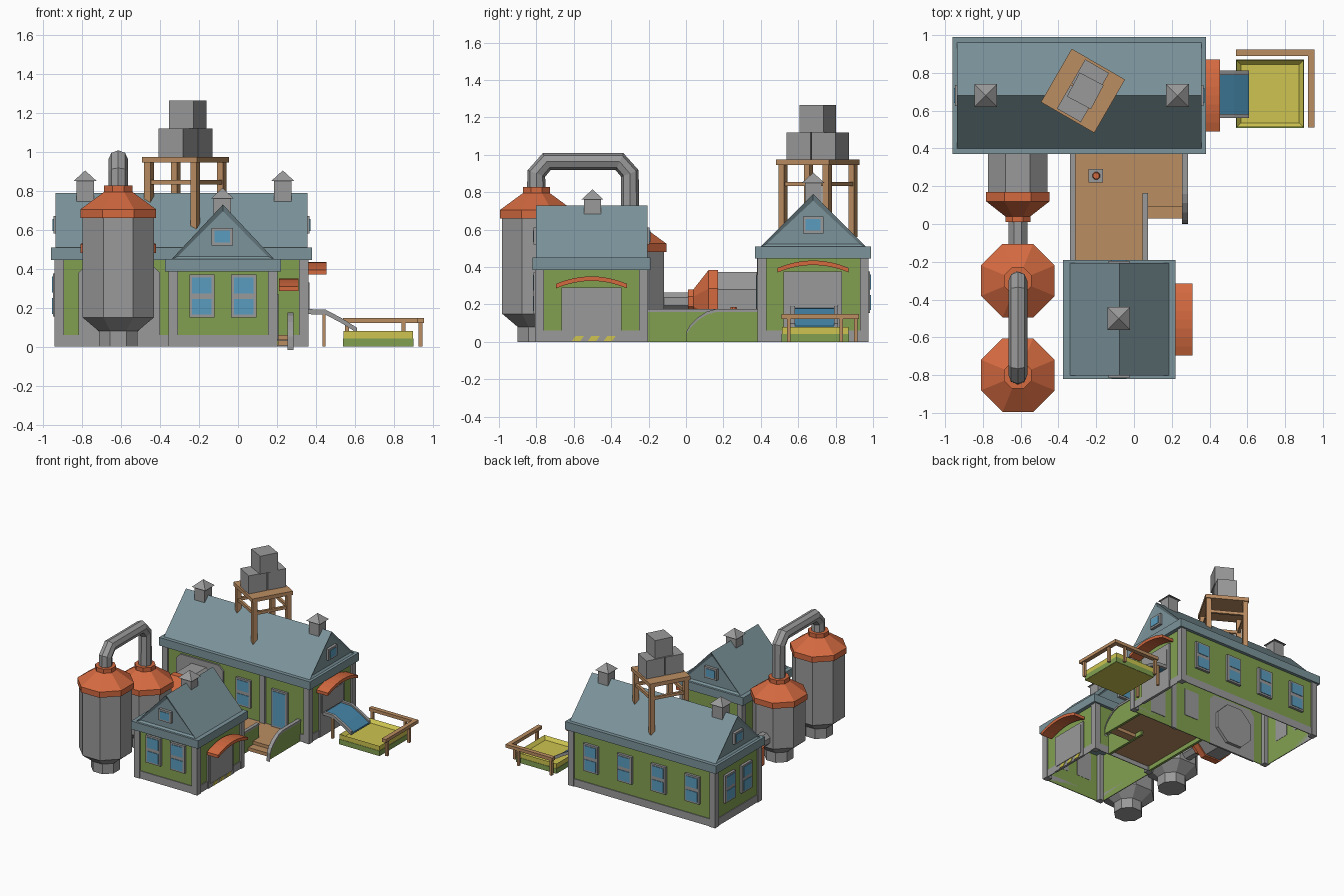
import bpy, bmesh, math
from mathutils import Matrix, Vector

cube = bpy.data.objects.get("Cube")
if cube:
    bpy.data.objects.remove(cube, do_unlink=True)


def material(name, r, g, b):
    m = bpy.data.materials.new(name)
    m.use_nodes = True
    lin = [((c / 255 + 0.055) / 1.055) ** 2.4 for c in (r, g, b)] + [1]
    m.diffuse_color = lin
    m.node_tree.nodes["Principled BSDF"].inputs["Base Color"].default_value = lin
    return m


GREEN = material("wall green", 130, 160, 80)
GRAY = material("stone gray", 154, 154, 154)
SLATE = material("roof slate", 124, 148, 155)
ORANGE = material("copper orange", 212, 106, 64)
WOOD = material("wood brown", 187, 141, 98)
YELLOW = material("yellow", 205, 196, 80)
GLASS = material("glass blue", 90, 156, 190)
SLIDE = material("slide blue", 70, 135, 170)


def finish(name, mat, bm, matrix=None):
    bmesh.ops.remove_doubles(bm, verts=bm.verts, dist=1e-5)
    bmesh.ops.recalc_face_normals(bm, faces=bm.faces)
    me = bpy.data.meshes.new(name)
    bm.to_mesh(me)
    bm.free()
    me.materials.append(mat)
    ob = bpy.data.objects.new(name, me)
    bpy.context.collection.objects.link(ob)
    if matrix:
        ob.matrix_world = matrix
    return ob


def extrude(name, mat, pts, axis, a, b, inset=0, matrix=None):
    """Extrude a 2D outline along an axis; optionally recess both ends."""
    bm = bmesh.new()

    def put(p, h):
        co = list(p)
        co.insert(axis, h)
        return bm.verts.new(co)
    lo, hi = [put(p, a) for p in pts], [put(p, b) for p in pts]
    ends = [bm.faces.new(lo), bm.faces.new(hi)]
    for i in range(len(pts)):
        j = (i + 1) % len(pts)
        bm.faces.new((lo[i], lo[j], hi[j], hi[i]))
    bmesh.ops.recalc_face_normals(bm, faces=bm.faces)
    if inset:
        bmesh.ops.inset_individual(bm, faces=ends, thickness=inset, depth=-0.012)
    return finish(name, mat, bm, matrix)


def box(name, mat, x, y, z, matrix=None):
    pts = [(x[0], y[0]), (x[1], y[0]), (x[1], y[1]), (x[0], y[1])]
    return extrude(name, mat, pts, 2, z[0], z[1], 0, matrix)


def strip(name, mat, path, t, axis, a, b):
    """Band of thickness t hanging below a path."""
    return extrude(name, mat, path + [(u, v - t) for u, v in reversed(path)], axis, a, b)


def loft(name, mat, rings, matrix, sides=8):
    """Stack of regular polygons given as (height, half width)."""
    bm, prev = bmesh.new(), None
    step = math.tau / sides
    for h, r in rings:
        k = max(r, 1e-7) / math.cos(step / 2)
        ring = [bm.verts.new((k * math.cos((i + .5) * step), k * math.sin((i + .5) * step), h))
                for i in range(sides)]
        if prev:
            for i in range(sides):
                j = (i + 1) % sides
                bm.faces.new((prev[i], prev[j], ring[j], ring[i]))
        else:
            bm.faces.new(ring)
        prev = ring
    bm.faces.new(prev)
    return finish(name, mat, bm, matrix)


def frame_ring(name, mat, x, y, z, t):
    """Four thin plates around a rectangle."""
    for k in (0, 1):
        s = 1 if k else -1
        box(name, mat, sorted((x[k], x[k] + s * t)), (y[0] - t, y[1] + t), z)
        box(name, mat, x, sorted((y[k], y[k] + s * t)), z)


def place(x, y, z, degrees=0):
    return Matrix.Translation((x, y, z)) @ Matrix.Rotation(math.radians(degrees), 4, 'Z')


def window(x, y, z, deg, w=0.13, h=0.22, panes=2):
    m = place(x, y, z, deg)
    box("window_frame", GRAY, (-w / 2, w / 2), (-0.018, 0.004), (-h / 2, h / 2), m)
    ph = h / panes
    for i in range(panes):
        zc = -h / 2 + ph * (i + .5)
        box("window_pane", GLASS, (-w / 2 + .015, w / 2 - .015), (-0.022, -0.016),
            (zc - ph / 2 + .014, zc + ph / 2 - .014), m)


def vent(x, y, z):
    box("vent_box", GRAY, (x - .045, x + .045), (y - .045, y + .045), (z - .05, z + .06))
    loft("vent_cap", GRAY, [(.06, .06), (.115, 0)], place(x, y, z), 4)


def house(name, x, y, eave, band_top, ridge, axis):
    # open-bottomed walls
    bm = bmesh.new()
    bmesh.ops.create_cube(bm, size=1)
    bmesh.ops.delete(bm, geom=[f for f in bm.faces if f.normal.z < -.5], context='FACES_ONLY')
    for v in bm.verts:
        v.co = (x[v.co.x > 0], y[v.co.y > 0], eave if v.co.z > 0 else 0)
    finish(name + "_walls", GREEN, bm)
    frame_ring(name + "_base", GRAY, x, y, (0, .06), .006)
    for i in (0, 1):
        for j in (0, 1):
            px = (x[0] - .012, x[0] + .036) if i == 0 else (x[1] - .036, x[1] + .012)
            py = (y[0] - .012, y[0] + .036) if j == 0 else (y[1] - .036, y[1] + .012)
            box(name + "_corner_post", GRAY, px, py, (0, eave))
    # eave band and gable roof
    box(name + "_eave", SLATE, (x[0] - .03, x[1] + .03), (y[0] - .025, y[1] + .025), (eave - .005, band_top))
    span, run = (x, y) if axis == 1 else (y, x)
    mid = sum(span) / 2
    tri = [(span[0] + .005, band_top), (span[1] - .005, band_top), (mid, ridge)]
    extrude(name + "_roof", SLATE, tri, axis, run[0] - .008, run[1] + .008, .035)


house("main_house", (-.93, .35), (.395, .965), .45, .51, .79, 0)
house("small_house", (-.345, .19), (-.795, -.215), .39, .45, .73, 1)

# Windows
for wx in (.16, -.14, -.44, -.74):
    window(wx, .967, .265, 180)
for wy in (.58, .79):
    window(-.932, wy, .265, -90)
for wx in (-.185, .03):
    window(wx, -.797, .26, 0)
window(-.22, .395, .26, 0)
window(.10, .395, .21, 0, .14, .3, 1)
for wx, deg in ((.35, 90), (-.93, -90)):
    window(wx, .68, .625, deg, .11, .09, 1)
for wy, deg in ((-.797, 0), (-.213, 180)):
    window(-.08, wy, .565, deg, .11, .09, 1)
box("front_mid_post", GRAY, (-.075, -.03), (.38, .4), (0, .45))

# Roof vents
vent(-.785, .68, .79)
vent(.23, .68, .79)
vent(-.08, -.5, .70)


def awning(x, yc, z):
    path = []
    for i in range(9):
        u = i / 4 - 1
        path.append((yc + .19 * u, z + .04 * (1 - u * u)))
    strip("awning", ORANGE, path, .024, 0, x, x + .1)


awning(.21, -.505, .31)
awning(.355, .68, .395)

# Garage door with hazard stripes
box("garage_frame", GRAY, (.185, .202), (-.665, -.345), (0, .29))
box("garage_door", GRAY, (.2, .208), (-.645, -.365), (.035, .27))
for i in range(3):
    s = -.61 + i * .085
    extrude("hazard_stripe", YELLOW, [(s, .005), (s + .045, .005), (s + .065, .032), (s + .02, .032)], 0, .2, .207)

# Side doorway and slide
box("side_door_frame", GRAY, (.34, .362), (.52, .835), (0, .375))
box("side_door", GRAY, (.36, .368), (.545, .81), (.19, .33))
chute = [(.36, .185), (.45, .182), (.53, .14), (.61, .09)]
strip("slide_bed", SLIDE, [(u, v - .005) for u, v in chute], .012, 1, .58, .79)
for ry in (.56, .79):
    strip("slide_rail", GRAY, [(u, v + .008) for u, v in chute], .026, 1, ry, ry + .022)
    box("slide_post", WOOD, (.433, .45), (ry, ry + .02), (0, .17))

# Sand pit and fence
bm = bmesh.new()
bmesh.ops.create_cube(bm, size=1, matrix=Matrix.Translation((.72, .69, .04)) @ Matrix.Diagonal((.355, .355, .08, 1)))
top = [f for f in bm.faces if f.normal.z > .5]
bmesh.ops.inset_individual(bm, faces=top, thickness=.033, depth=-.025)
finish("pit", YELLOW, bm)
frame_ring("pit_skirt", GREEN, (.5425, .8975), (.5125, .8675), (.001, .042), .003)
box("fence_rail_back", WOOD, (.54, .955), (.89, .925), (.122, .148))
box("fence_rail_side", WOOD, (.92, .955), (.51, .89), (.122, .148))
for fx, fy in ((.56, .907), (.85, .907), (.937, .83), (.937, .55)):
    box("fence_post", WOOD, (fx - .01, fx + .01), (fy - .01, fy + .01), (0, .124))

# Silos
SX = -.615
for sy, dz in ((-.8, 0), (-.3, -.18)):
    m = place(SX, sy, 0)
    loft("silo_body", GRAY, [(0, .1), (.08, .1), (.15, .183), (.67 + dz, .183)], m)
    loft("silo_cap", ORANGE, [(.66 + dz, .195), (.705 + dz, .195), (.795 + dz, .072), (.828 + dz, .072)], m)

# Pipe joining the silos
cu = bpy.data.curves.new("silo_pipe", 'CURVE')
cu.dimensions = '3D'
cu.bevel_depth = .05
cu.bevel_resolution = 2
path = [(-.8, .82), (-.8, .9), (-.745, .963), (-.355, .963), (-.3, .9), (-.3, .63)]
sp = cu.splines.new('POLY')
sp.points.add(len(path) - 1)
for p, (py, pz) in zip(sp.points, path):
    p.co = (SX, py, pz, 1)
sp.use_smooth = False
pipe = bpy.data.objects.new("silo_pipe", cu)
bpy.context.collection.objects.link(pipe)
cu.materials.append(GRAY)

# Lying tank, its heights run towards the front
m = Matrix.Translation((SX, .42, .215)) @ Matrix.Rotation(math.pi / 2, 4, 'X')
loft("tank_body", GRAY, [(0, .158), (.26, .158)], m)
loft("tank_cap", ORANGE, [(.25, .168), (.3, .168), (.38, .066), (.41, .066)], m)
loft("tank_pipe", GRAY, [(.4, .05), (.58, .05)], m)
extrude("tank_backing", GRAY, [(-.82, 0), (-.4, 0), (-.4, .38), (-.44, .42), (-.78, .42), (-.82, .38)], 1, .382, .396)

# Courtyard deck, step, low walls and valve
box("deck", WOOD, (-.32, .06), (-.21, .39), (.035, .06))
box("deck_wing", WOOD, (.06, .26), (.09, .39), (.035, .06))
box("deck_step", WOOD, (.07, .26), (.03, .1), (.005, .032))
for wx, y1 in ((-.335, .39), (.05, .165)):
    box("low_wall", GREEN, (wx, wx + .02), (-.21, y1), (0, .162))
    box("low_wall_cap", GRAY, (wx - .004, wx + .024), (-.21, y1), (.16, .175))
curve = [(.002, .05), (.02, .085), (.06, .125), (.11, .158), (.16, .172), (.39, .172)]
extrude("stair_wall", GREEN, [(.002, 0)] + curve + [(.39, 0)], 0, .26, .28)
strip("stair_wall_cap", GRAY, [(0, 0)] + [(u, v + .003) for u, v in curve], .016, 0, .255, .285)
box("valve_box", GRAY, (-.24, -.165), (.22, .29), (.06, .16))
loft("valve_knob", ORANGE, [(.155, .02), (.185, .016)], place(-.2, .255, 0))

# Rooftop tower with crates
T = place(-.27, .705, 0, -30)
box("tower_top", WOOD, (-.163, .163), (-.163, .163), (.945, .975), T)
for i in (-1, 1):
    c = .137 * i
    for j in (-1, 1):
        d = .137 * j
        box("tower_leg", WOOD, (c - .018, c + .018), (d - .018, d + .018), (.56, .95), T)
    box("tower_brace", WOOD, (-.13, .13), (c - .01, c + .01), (.832, .855), T)
    box("tower_brace", WOOD, (c - .01, c + .01), (-.13, .13), (.832, .855), T)
    y = .077 * i
    box("lower_crate", GRAY, (-.073, .073), (y - .073, y + .073), (.975, 1.12), T)
box("upper_crate", GRAY, (-.072, .072), (-.072, .072), (1.12, 1.265), place(-.258, .705, 0, -28))
